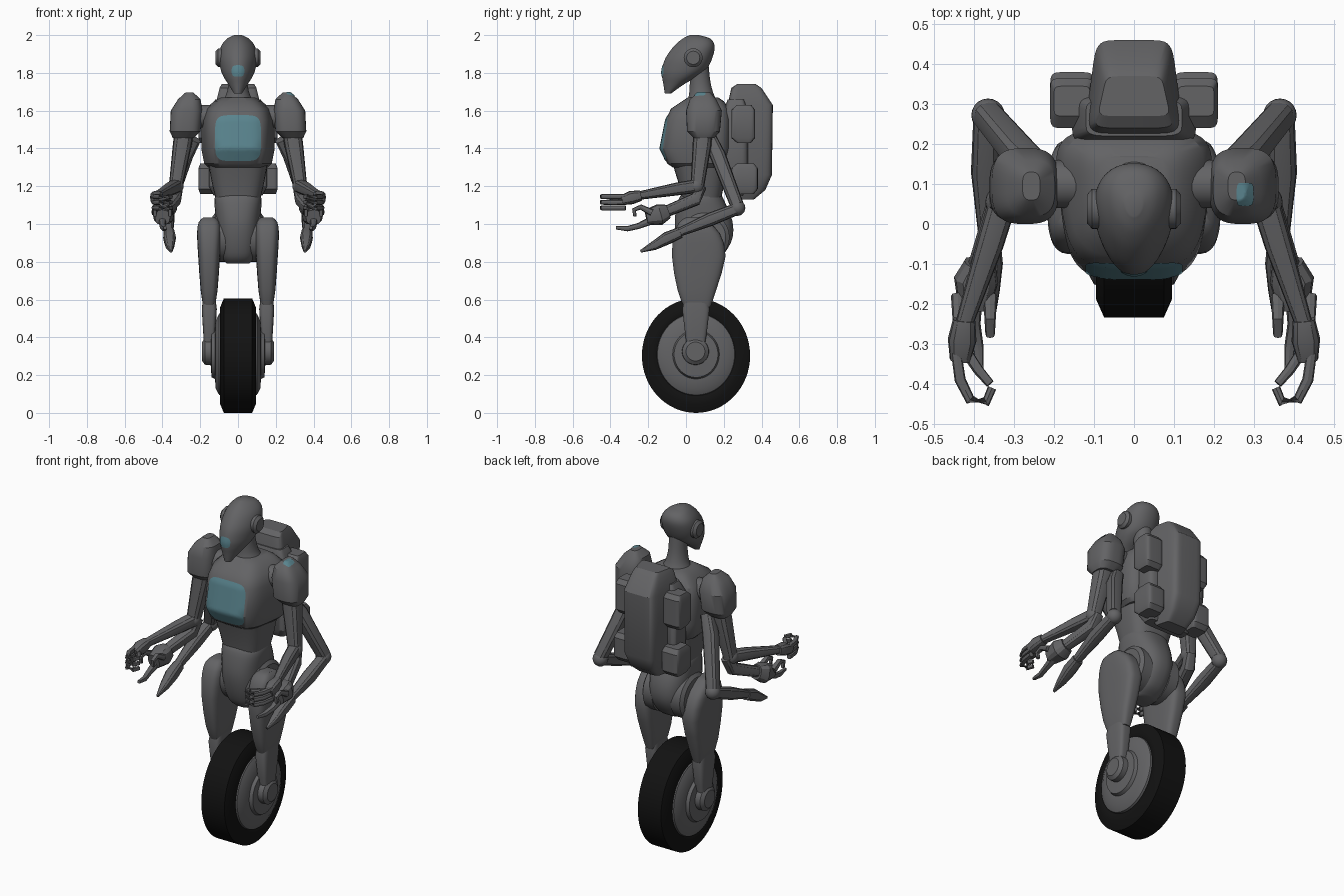
import bpy, bmesh, math
from mathutils import Vector

if "Cube" in bpy.data.objects:
    bpy.data.objects.remove(bpy.data.objects["Cube"], do_unlink=True)


def make_material(name, colour):
    mat = bpy.data.materials.new(name)
    mat.use_nodes = True
    mat.diffuse_color = (*colour, 1)
    shader = next(n for n in mat.node_tree.nodes if n.type == "BSDF_PRINCIPLED")
    shader.inputs["Base Color"].default_value = (*colour, 1)
    return mat


grey = make_material("grey_shell", (.125, .125, .13))
black = make_material("black_rubber", (.006, .006, .006))
teal = make_material("teal_display", (.1, .23, .27))
parts = []


def finish(name, bm, mat):
    bmesh.ops.recalc_face_normals(bm, faces=bm.faces)
    mesh = bpy.data.meshes.new(name)
    bm.to_mesh(mesh)
    bm.free()
    mesh.materials.append(mat)
    obj = bpy.data.objects.new(name, mesh)
    bpy.context.collection.objects.link(obj)
    parts.append(obj)
    return obj


def skin_rings(bm, loops, caps=True):
    """Bridge successive closed loops of points with quads."""
    rings = [[bm.verts.new(p) for p in loop] for loop in loops]
    for a, b in zip(rings, rings[1:]):
        for i in range(len(a)):
            j = (i + 1) % len(a)
            bm.faces.new((a[i], a[j], b[j], b[i]))
    if caps:
        bm.faces.new(rings[0])
        bm.faces.new(rings[-1])


def power(value, p):
    return math.copysign(abs(value) ** (2 / p), value)


def smooth_rows(rows, steps):
    """Catmull-Rom interpolation of section rows."""
    ends = [rows[0], *rows, rows[-1]]
    result = []
    for a, b, c, d in zip(ends, ends[1:], ends[2:], ends[3:]):
        for k in range(steps):
            t = k / steps
            result.append([q + t * (r - p) / 2 + t * t * (2 * p - 5 * q + 4 * r - s) / 2
                           + t ** 3 * (3 * q - p - 3 * r + s) / 2
                           for p, q, r, s in zip(a, b, c, d)])
    return result + [rows[-1]]


def loft(name, rows, p=3, taper=0, x=0, side=1, steps=1, n=32):
    """Stack superellipse sections: height, half width, front y, back y, x shift."""
    rows = [(*r, 0)[:5] for r in rows]
    loops = []
    for z, w, front, back, dx in smooth_rows(rows, steps):
        loop = []
        for i in range(n):
            angle = math.tau * (i + .5) / n
            v = power(math.sin(angle), p)
            u = power(math.cos(angle), p) * (1 + taper * v)
            loop.append((side * (x + dx + w * u), (front + back) / 2 + (back - front) / 2 * v, z))
        loops.append(loop)
    bm = bmesh.new()
    skin_rings(bm, loops)
    return finish(name, bm, grey)


def lathe(name, profile, y, z, mat=grey, side=1, squash=1, caps=True, n=64):
    """Turn an (x, radius) profile around the x axis."""
    loops = [[(side * px, y + squash * r * math.cos(math.tau * i / n),
               z + r * math.sin(math.tau * i / n)) for i in range(n)] for px, r in profile]
    bm = bmesh.new()
    skin_rings(bm, loops, caps)
    return finish(name, bm, mat)


def limb(name, points, side, n=12):
    """Tapered tube through (x, y, z, radius) points."""
    path = [Vector((side * q[0], q[1], q[2])) for q in points]
    loops = []
    for i, centre in enumerate(path):
        along = (path[min(i + 1, len(path) - 1)] - path[max(i - 1, 0)]).normalized()
        ref = Vector((1, 0, 0)) if abs(along.x) < .9 else Vector((0, 0, 1))
        u = along.cross(ref).normalized()
        v = along.cross(u)
        loops.append([centre + points[i][3] * (u * power(math.cos(math.tau * k / n), 2.6)
                      + v * power(math.sin(math.tau * k / n), 2.6)) for k in range(n)])
    bm = bmesh.new()
    skin_rings(bm, loops)
    return finish(name, bm, grey)


def ball(name, x, y, z, radius, side):
    bm = bmesh.new()
    bmesh.ops.create_uvsphere(bm, u_segments=20, v_segments=12, radius=radius)
    bmesh.ops.translate(bm, verts=bm.verts, vec=(side * x, y, z))
    return finish(name, bm, grey)


def decal(name, target, centre, across, up, half_w, half_h, axis, p=5):
    """Thin rounded plate projected onto a target part."""
    bm = bmesh.new()
    centre, across, up = Vector(centre), Vector(across), Vector(up)
    loops = [[centre + across * (half_w * k * power(math.cos(math.tau * i / 40), p))
              + up * (half_h * k * power(math.sin(math.tau * i / 40), p))
              for i in range(40)] for k in [j / 10 for j in range(1, 11)]]
    skin_rings(bm, loops, caps=False)
    bm.verts.ensure_lookup_table()
    bm.faces.new(bm.verts[:40])
    obj = finish(name, bm, teal)
    wrap = obj.modifiers.new("wrap", "SHRINKWRAP")
    wrap.target = target
    wrap.wrap_method = "PROJECT"
    wrap.wrap_mode = "ABOVE_SURFACE"
    wrap.offset = .003
    wrap.use_project_x = False
    setattr(wrap, "use_project_" + axis, True)
    wrap.use_negative_direction = wrap.use_positive_direction = False
    if axis == "y":
        wrap.use_positive_direction = True
    else:
        wrap.use_negative_direction = True


# Wheel
half = [(.08, .2), (.093, .22), (.095, .255), (.075, .303)]
lathe("tyre", half + [(-x, r) for x, r in reversed(half)], .053, .303, black, squash=.945)
rim = [(.08, .22), (.1, .215), (.118, .18), (.122, .13), (.14, .122), (.145, .05)]
lathe("wheel_rim", rim + [(-x, r) for x, r in reversed(rim)], .053, .31, squash=.95)

# Torso, neck and pelvis
loft("pelvis", [(.79, .06, .02, .12), (.83, .09, -.02, .19), (.92, .11, -.05, .245),
                (1.02, .118, -.06, .245), (1.13, .125, -.04, .2), (1.17, .11, -.01, .18)], 2.5, steps=4)
loft("abdomen", [(1.1, .11, -.02, .18), (1.2, .135, -.035, .2), (1.33, .16, -.075, .22)])
chest = loft("chest", [(1.3, .15, -.07, .21), (1.32, .17, -.1, .22), (1.4, .185, -.138, .24),
                       (1.55, .185, -.108, .24), (1.61, .165, -.08, .23), (1.65, .12, -.02, .2),
                       (1.67, .085, .01, .17)], 4, .14, n=48)
loft("neck", [(1.63, .1, 0, .18), (1.68, .065, .015, .15), (1.75, .05, .02, .13), (1.84, .05, .02, .12)], 2, steps=3)
decal("chest_display", chest, (0, -.6, 1.455), (1, 0, 0), (0, 0, 1), .12, .12, "y")

# Head
head = loft("head", [(1.69, .02, -.112, -.08), (1.74, .05, -.12, -.01), (1.78, .075, -.127, .06),
                     (1.82, .09, -.127, .11), (1.88, .098, -.108, .14), (1.94, .088, -.065, .152),
                     (1.98, .058, -.02, .13), (2, .02, .02, .07)], 2.1, .2, steps=5, n=40)
decal("face_display", head, (0, -.6, 1.81), (1, 0, 0), (0, 0, 1), .032, .03, "y", 3)

# Backpack
loft("backpack_core", [(1.13, .075, .28, .36), (1.18, .095, .24, .42), (1.26, .11, .22, .455),
                       (1.63, .11, .22, .46), (1.72, .09, .24, .4), (1.74, .08, .27, .37)], 7, -.14)
loft("backpack_frame", [(1.15, .13, .23, .3), (1.2, .155, .2, .33), (1.6, .155, .2, .33), (1.66, .12, .22, .31)], 6)

for side, tag in ((1, "left_"), (-1, "right_")):
    # Head and pack side pieces
    lathe(tag + "ear", [(.07, .05), (.105, .05), (.118, .035)], .038, 1.88, side=side, n=32)
    for label, low, high, back in (("upper", 1.43, 1.63, .365), ("lower", 1.16, 1.32, .38)):
        loft(tag + label + "_pod", [(low, .045, .27, back - .02), (low + .025, .055, .24, back),
                                    (high - .025, .055, .24, back), (high, .045, .27, back - .02)],
             7, x=.155, side=side)

    # Legs and axle
    lathe(tag + "hip", [(.06, .13), (.12, .13), (.135, .11)], .1, .93, side=side)
    loft(tag + "thigh", [(.56, .03, -.01, .13), (.65, .045, -.045, .16), (.83, .058, -.075, .21),
                         (.95, .064, -.062, .18), (1.01, .055, -.035, .12), (1.035, .03, 0, .08)],
         3.5, x=.153, side=side, steps=2)
    loft(tag + "fork", [(.31, .025, .01, .09), (.42, .032, -.005, .11), (.55, .04, -.02, .125),
                        (.63, .03, 0, .11)], 4, x=.152, side=side)
    lathe(tag + "axle_cap", [(.12, .072), (.175, .07), (.19, .05)], .05, .325, side=side)

    # Shoulder pad
    pad = loft(tag + "shoulder", [(1.455, .055, .04, .15, .29), (1.49, .082, .005, .18, .28),
                                  (1.6, .084, 0, .19, .272), (1.66, .06, .02, .16, .258),
                                  (1.695, .022, .06, .13, .257)], 3, side=side)
    lathe(tag + "shoulder_joint", [(.13, .06), (.25, .06)], .1, 1.57, side=side, n=24)
    if side > 0:
        decal("shoulder_light", pad, (.277, .075, 2.2), (1, 0, 0), (0, 1, 0), .02, .028, "z")

    # Front arm with grasping hand
    limb(tag + "upper_arm", [(.28, .09, 1.52, .05), (.295, .085, 1.42, .05), (.33, .06, 1.2, .036)], side)
    ball(tag + "elbow", .33, .055, 1.2, .042, side)
    limb(tag + "forearm", [(.33, .05, 1.2, .036), (.36, -.05, 1.185, .034), (.425, -.25, 1.15, .022)], side)
    limb(tag + "palm", [(.425, -.24, 1.15, .028), (.43, -.29, 1.14, .036), (.435, -.34, 1.125, .026)], side)
    for k in range(3):
        z = 1.145 - .03 * k
        limb(tag + "finger", [(.445, -.32, z, .013), (.435, -.39, z, .014), (.41, -.44, z, .013),
                              (.37, -.445, z, .013), (.355, -.41, z, .011)], side, 8)
    limb(tag + "thumb", [(.42, -.32, 1.12, .014), (.39, -.365, 1.135, .013), (.36, -.4, 1.14, .011)], side, 8)

    # Middle arm with claw
    limb(tag + "claw_arm", [(.32, .08, 1.2, .03), (.335, .05, 1.13, .035), (.39, -.12, 1.06, .03)], side)
    limb(tag + "claw_palm", [(.385, -.1, 1.065, .04), (.395, -.14, 1.05, .056), (.4, -.21, 1.035, .04)], side)
    for dx in (-.04, .04):
        limb(tag + "claw_upper", [(.4 + dx, -.18, 1.06, .018), (.4 + dx, -.24, 1.09, .014),
                                  (.4 + dx, -.275, 1.075, .012), (.4 + dx, -.27, 1.04, .009)], side, 8)
    limb(tag + "claw_lower", [(.4, -.18, 1.02, .022), (.4, -.25, .99, .016),
                              (.39, -.31, .975, .014), (.385, -.37, .98, .009)], side, 8)

    # Rear arm with pointed tool
    limb(tag + "rear_upper_arm", [(.23, .13, 1.45, .035), (.28, .17, 1.36, .042), (.365, .27, 1.1, .036)], side)
    ball(tag + "rear_elbow", .365, .272, 1.085, .042, side)
    limb(tag + "rear_forearm", [(.37, .27, 1.08, .032), (.372, .13, 1.025, .036), (.365, -.05, .95, .022)], side)
    limb(tag + "tool", [(.365, -.03, .955, .03), (.362, -.1, .925, .034),
                        (.36, -.17, .885, .024), (.355, -.24, .855, .007)], side)

# Soft shading with crisp edges
bpy.ops.object.select_all(action="DESELECT")
for obj in parts:
    obj.select_set(True)
bpy.context.view_layer.objects.active = parts[0]
bpy.ops.object.shade_smooth_by_angle(angle=math.radians(32))
